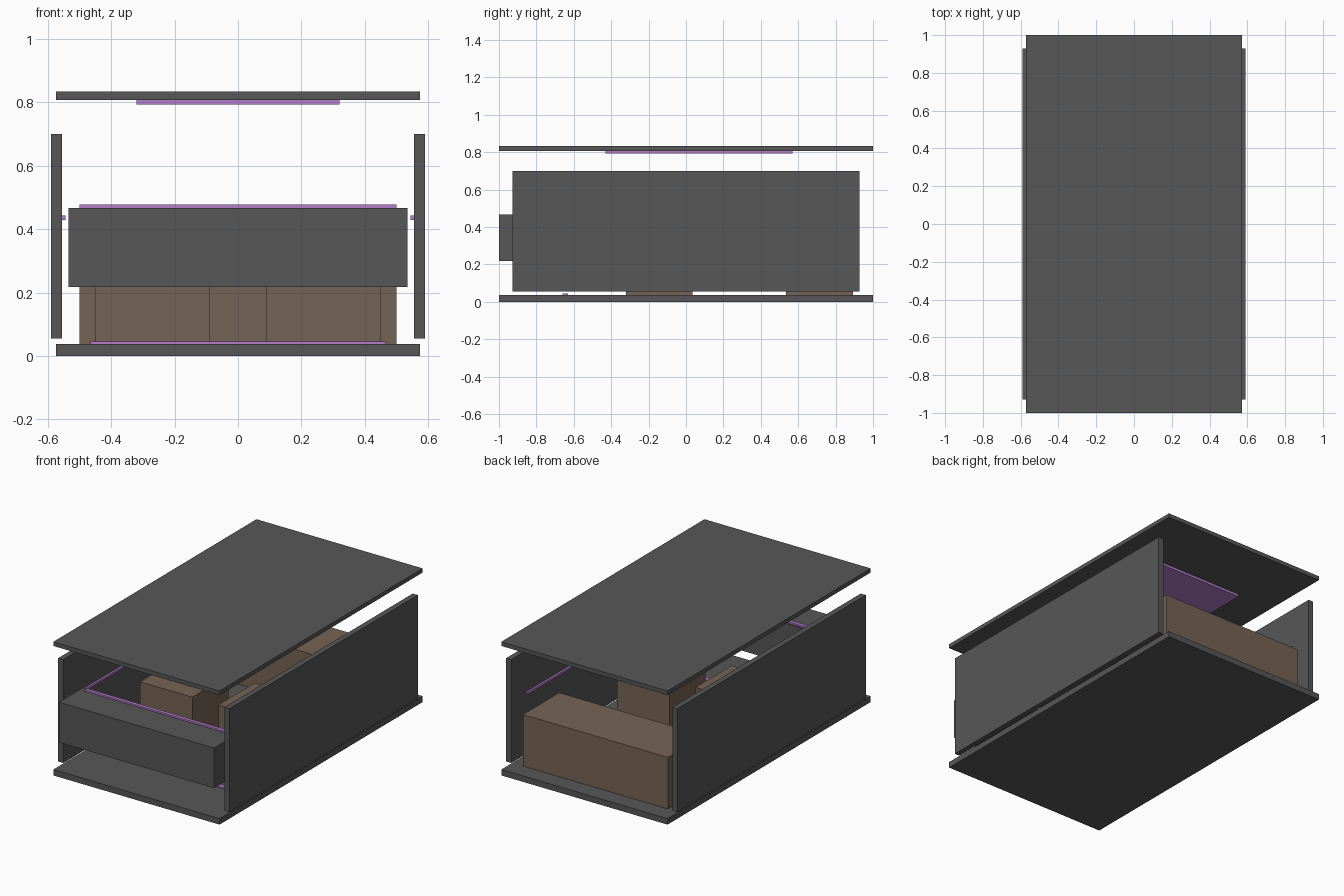
import bpy
import bmesh

if "Cube" in bpy.data.objects:
    bpy.data.objects.remove(bpy.data.objects["Cube"])


def material(name, rgb):
    mat = bpy.data.materials.new(name)
    mat.diffuse_color = (*rgb, 1.0)
    mat.use_nodes = True
    mat.node_tree.nodes["Principled BSDF"].inputs["Base Color"].default_value = mat.diffuse_color
    return mat


grey = material("dark grey", (0.095, 0.095, 0.098))
brown = material("warm brown", (0.18, 0.127, 0.092))
purple = material("light purple", (0.46, 0.21, 0.60))


def box(name, x, y, z, mat):
    """Box spanning the given (low, high) range on each axis."""
    bm = bmesh.new()
    bmesh.ops.create_cube(bm, size=1.0)
    for v in bm.verts:
        v.co = [lo + (c + 0.5) * (hi - lo) for c, (lo, hi) in zip(v.co, (x, y, z))]
    mesh = bpy.data.meshes.new(name)
    bm.to_mesh(mesh)
    bm.free()
    mesh.materials.append(mat)
    obj = bpy.data.objects.new(name, mesh)
    bpy.context.collection.objects.link(obj)
    return obj


def box_pair(name, x, y, z, mat):
    """The same box on the right and mirrored on the left."""
    box("right_" + name, x, y, z, mat)
    box("left_" + name, (-x[1], -x[0]), y, z, mat)


# Shell panels
box("floor", (-0.573, 0.573), (-1.0, 1.0), (0.0, 0.037), grey)
box("ceiling", (-0.573, 0.573), (-1.0, 1.0), (0.807, 0.833), grey)
box_pair("side_wall", (0.555, 0.59), (-0.928, 0.928), (0.055, 0.699), grey)

# Dashboard with its light strip
box("dashboard", (-0.535, 0.535), (-1.0, -0.765), (0.217, 0.467), grey)
box("dashboard_light", (-0.5, 0.5), (-0.797, -0.775), (0.467, 0.477), purple)

# Seats
box_pair("front_seat", (0.09, 0.45), (-0.322, 0.035), (0.037, 0.358), brown)
box("rear_bench", (-0.5, 0.5), (0.535, 0.892), (0.037, 0.358), brown)

# Accent lights on the floor, walls and ceiling
box("floor_light", (-0.465, 0.465), (-0.66, -0.632), (0.037, 0.045), purple)
box_pair("wall_light", (0.543, 0.555), (-0.788, 0.788), (0.429, 0.443), purple)
box("ceiling_panel", (-0.32, 0.32), (-0.43, 0.57), (0.792, 0.807), purple)
